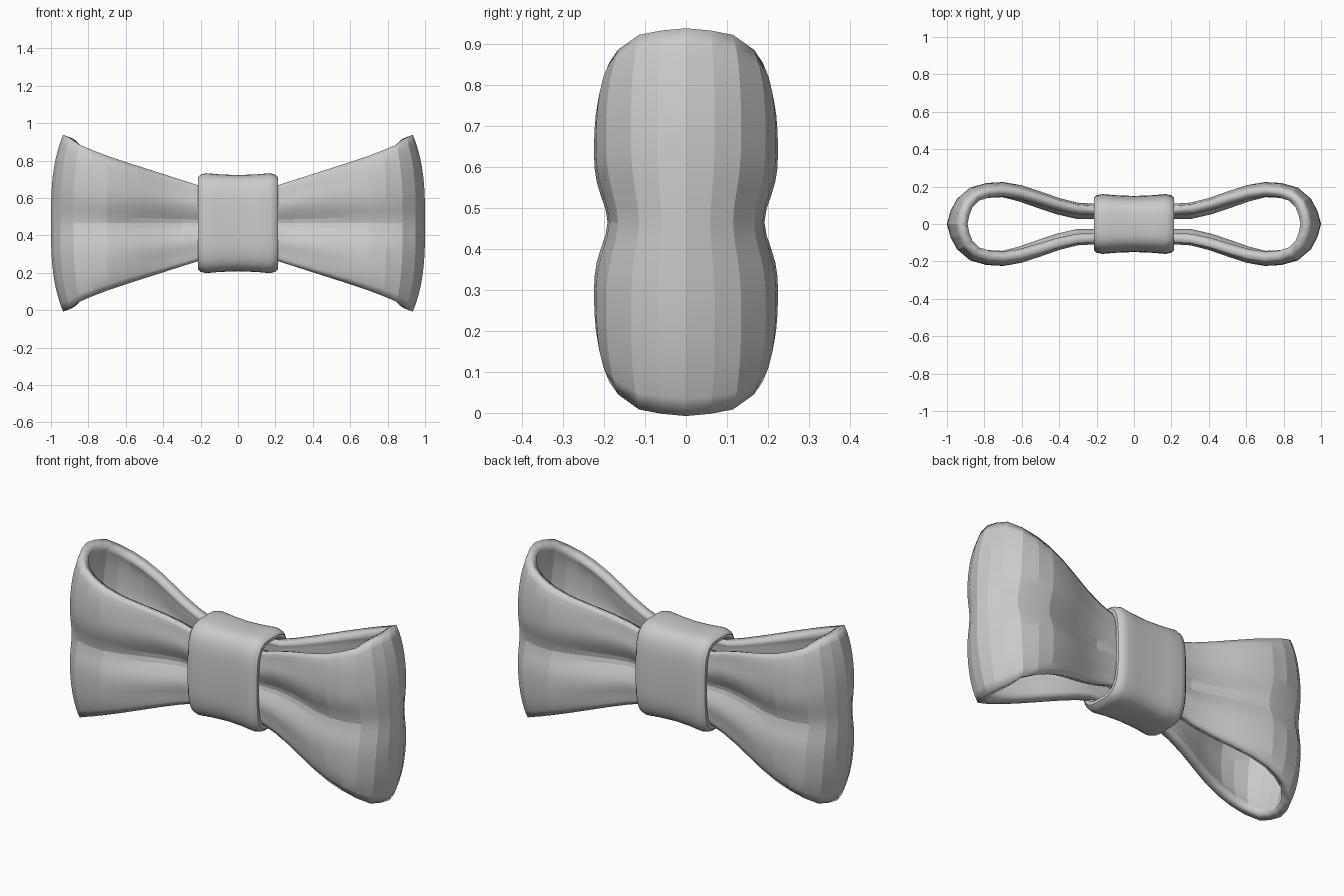
import bpy, math

if "Cube" in bpy.data.objects:
    bpy.data.objects.remove(bpy.data.objects["Cube"])

CZ = 0.465  # height of the bow's centre line


def make_object(name, verts, faces):
    mesh = bpy.data.meshes.new(name)
    mesh.from_pydata(verts, [], faces)
    mesh.update()
    obj = bpy.data.objects.new(name, mesh)
    bpy.context.collection.objects.link(obj)
    return obj


def shade(obj, degrees):
    bpy.ops.object.select_all(action='DESELECT')
    obj.select_set(True)
    bpy.context.view_layer.objects.active = obj
    bpy.ops.object.shade_smooth_by_angle(angle=math.radians(degrees))


# Ribbon loop: plan outline of one half, swept across the ribbon width with pleats
outline = [(0, .105), (.12, .105), (.22, .11), (.3, .115), (.4, .14), (.5, .175),
           (.6, .208), (.7, .225), (.79, .22), (.88, .195), (.95, .135), (.983, .07), (1, 0)]
path = [(x, -y) for x, y in outline] + outline[-2::-1]
ROWS = 22


def ribbon_point(x, y, v):
    tip = max(0, (x - .6) / .4) ** 2
    knot = max(0, 1 - abs(x - .3) / .4)
    half = .205 + .32 * max(0, x - .22) + (.008 * tip - .0 if x < .95 else .018)
    groove = (.15 + .2 * knot) * math.exp(-(v / .22) ** 2)
    ripple = .05 * knot * (1 - math.cos(v * 4 * math.pi)) / 2
    y *= 1 - groove - ripple - .15 * v ** 6
    x -= .065 * tip * abs(v) ** 3
    return (x, y, CZ + half * v)


verts = [ribbon_point(x, y, -1 + 2 * j / ROWS) for x, y in path for j in range(ROWS + 1)]
n = ROWS + 1
faces = [(i * n + j, (i + 1) * n + j, (i + 1) * n + j + 1, i * n + j + 1)
         for i in range(len(path) - 1) for j in range(ROWS)]
ribbon = make_object("ribbon_loops", verts, faces)
mirror = ribbon.modifiers.new("mirror", 'MIRROR')
mirror.use_axis = (True, False, False)
solid = ribbon.modifiers.new("cloth_thickness", 'SOLIDIFY')
solid.thickness = .048
solid.offset = -1
shade(ribbon, 12)

# Centre knot: a soft-edged band wrapped round the ribbon, slightly waisted
band = [(-.17, 0), (-.1, -.006), (0, -.01), (.1, -.006), (.17, 0), (.2, -.007), (.215, -.022),
        (.215, -.038), (.2, -.05), (.1, -.052), (-.1, -.052), (-.2, -.05),
        (-.215, -.038), (-.215, -.022), (-.2, -.007)]
SEG, m = 48, len(band)
verts = []
for k in range(SEG):
    a = 2 * math.pi * k / SEG
    c, s = math.cos(a), math.sin(a)
    for x, r in band:
        verts.append((x, (.16 + r) * math.copysign(abs(c) ** .55, c),
                      CZ + (.267 + r) * math.copysign(abs(s) ** .55, s)))
faces = [(k * m + j, k * m + (j + 1) % m,
          (k + 1) % SEG * m + (j + 1) % m, (k + 1) % SEG * m + j)
         for k in range(SEG) for j in range(m)]
knot = make_object("centre_knot", verts, [f[::-1] for f in faces])
bpy.context.view_layer.objects.active = knot
knot.select_set(True)
bpy.ops.object.mode_set(mode='EDIT')
bpy.ops.mesh.select_all(action='SELECT')
bpy.ops.mesh.normals_make_consistent(inside=False)
bpy.ops.object.mode_set(mode='OBJECT')
shade(knot, 40)
